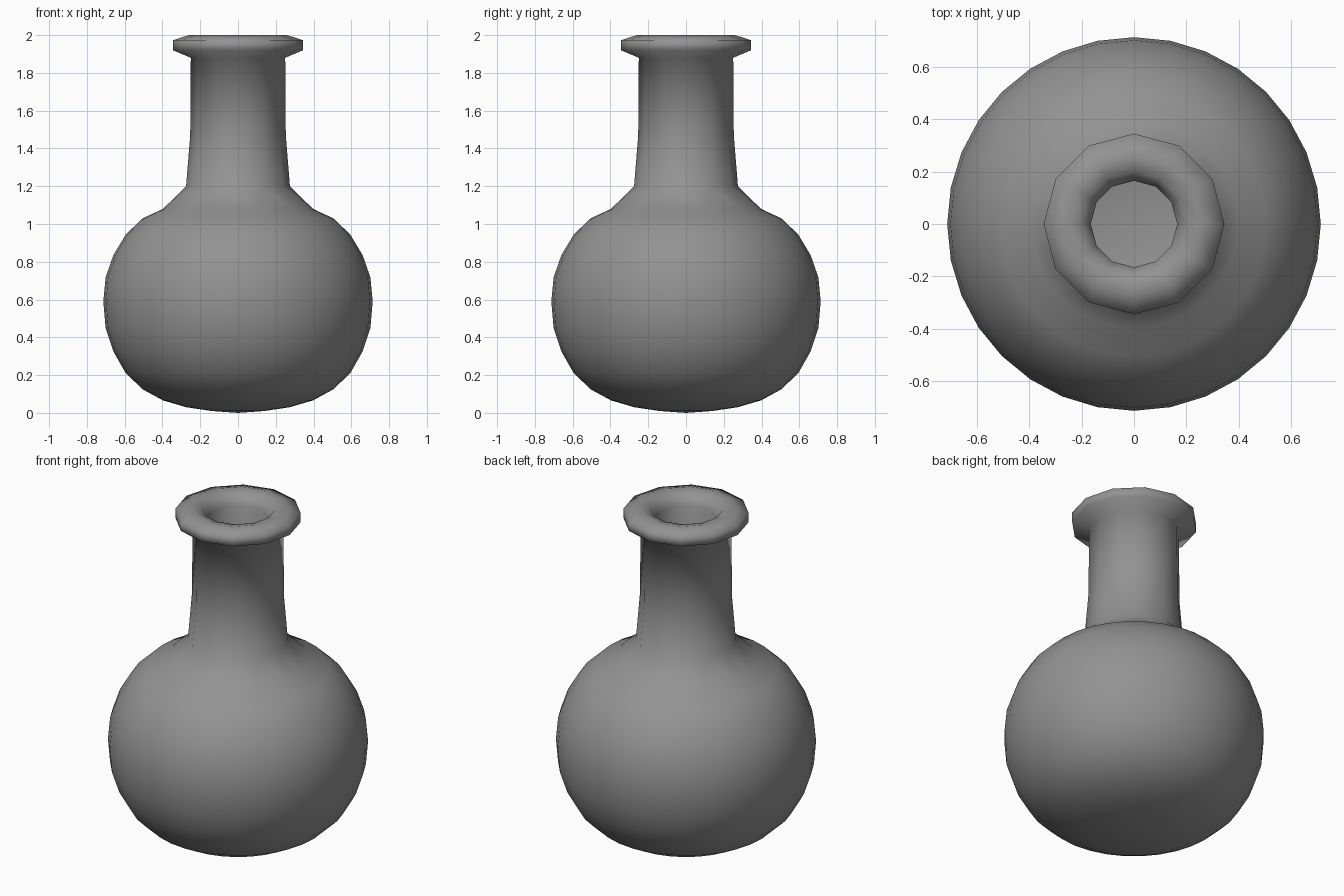
import bpy, bmesh, math

cube = bpy.data.objects.get("Cube")
if cube:
    bpy.data.objects.remove(cube, do_unlink=True)

BODY_SIDES, NECK_SIDES = 32, 12

# Profiles as (radius, height)
bulb = [(0.139, 0.01), (0.274, 0.03), (0.397, 0.066), (0.505, 0.125),
        (0.594, 0.21), (0.66, 0.325), (0.701, 0.45), (0.713, 0.59),
        (0.701, 0.717), (0.66, 0.835), (0.594, 0.945), (0.505, 1.03),
        (0.397, 1.08)]
neck = [(0.275, 1.2), (0.253, 1.47), (0.25, 1.88)]
rim = [(0.345, 1.92), (0.345, 1.973), (0.26, 2.0), (0.2, 1.985), (0.165, 1.93)]
bore = [(0.165, 1.47), (0.18, 1.14)]
cavity = [(r * 0.9, 0.59 + (z - 0.59) * 0.9) for r, z in reversed(bulb)]

material = bpy.data.materials.new("grey glaze")
colour = (0.29, 0.29, 0.29, 1)
material.diffuse_color = colour
material.use_nodes = True
material.node_tree.nodes["Principled BSDF"].inputs["Base Color"].default_value = colour

bm = bmesh.new()


def ring(radius, z, sides):
    return [bm.verts.new((radius * math.cos(math.tau * i / sides),
                          radius * math.sin(math.tau * i / sides), z))
            for i in range(sides)]


def join(a, b):
    """Skin two rings; rings of unequal size are zipped with triangles."""
    n, m = len(a), len(b)
    if n == m:
        for i in range(n):
            k = (i + 1) % n
            bm.faces.new((a[i], a[k], b[k], b[i]))
        return
    i = j = 0
    while i < n or j < m:
        if j == m or (i < n and (i + 0.5) / n < (j + 0.5) / m):
            bm.faces.new((a[i], a[(i + 1) % n], b[j % m]))
            i += 1
        else:
            bm.faces.new((a[i % n], b[(j + 1) % m], b[j]))
            j += 1


def cap(loop, z):
    tip = bm.verts.new((0, 0, z))
    for i, v in enumerate(loop):
        bm.faces.new((v, loop[(i + 1) % len(loop)], tip))


# Outer wall, lip, bore and hollow inside, as one continuous skin
rings = [ring(r, z, BODY_SIDES) for r, z in bulb]
rings += [ring(r, z, NECK_SIDES) for r, z in neck + rim + bore]
rings += [ring(r, z, BODY_SIDES) for r, z in cavity]
for lower, upper in zip(rings, rings[1:]):
    join(lower, upper)
cap(rings[0], 0)
cap(rings[-1], 0.06)
bmesh.ops.recalc_face_normals(bm, faces=bm.faces)

mesh = bpy.data.meshes.new("round_flask")
bm.to_mesh(mesh)
bm.free()
mesh.materials.append(material)
mesh.shade_smooth()
flask = bpy.data.objects.new("round_flask", mesh)
bpy.context.collection.objects.link(flask)
